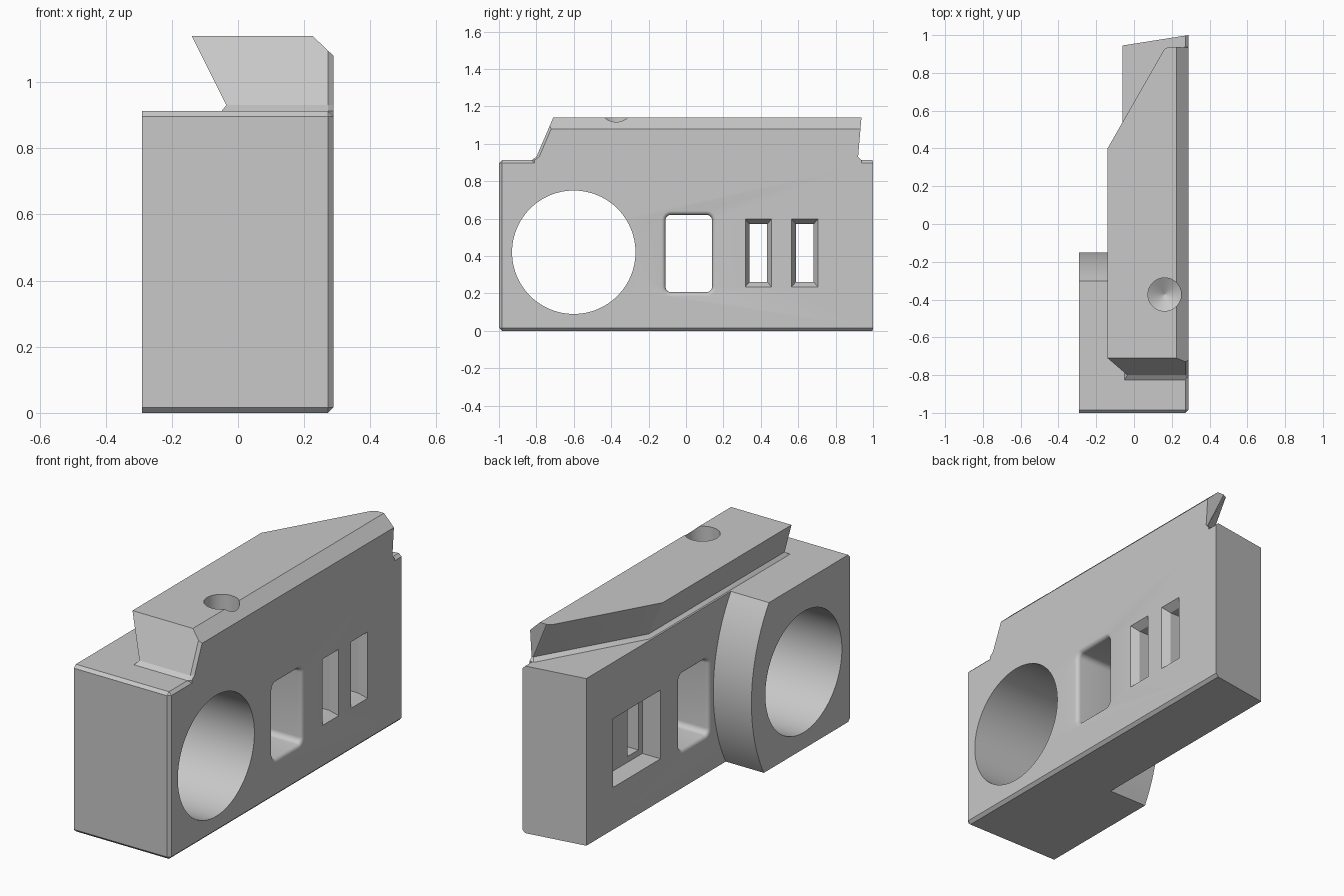
import bpy, bmesh
from math import sin, cos, pi, radians, sqrt
from mathutils import Vector

cube = bpy.data.objects.get("Cube")
if cube:
    bpy.data.objects.remove(cube, do_unlink=True)

grey = bpy.data.materials.new("plain grey")
grey.use_nodes = True
COLOR = (0.58, 0.58, 0.58, 1)
grey.diffuse_color = COLOR
for node in grey.node_tree.nodes:
    if node.type == 'BSDF_PRINCIPLED':
        node.inputs["Base Color"].default_value = COLOR

RIGHT, INNER, OUTER = 0.288, -0.06, -0.29   # side planes
TOP, CHAMFER = 0.912, 0.016


def loft(name, rings, edit=None):
    """Skin equal-length rings of points and cap both ends."""
    bm = bmesh.new()
    rows = [[bm.verts.new(p) for p in ring] for ring in rings]
    n = len(rows[0])
    for a, b in zip(rows, rows[1:]):
        for i in range(n):
            j = (i + 1) % n
            bm.faces.new((a[i], a[j], b[j], b[i]))
    bm.faces.new(rows[0])
    bm.faces.new(rows[-1])
    bmesh.ops.recalc_face_normals(bm, faces=bm.faces)
    if edit:
        edit(bm)
        bmesh.ops.recalc_face_normals(bm, faces=bm.faces)
    mesh = bpy.data.meshes.new(name)
    bm.to_mesh(mesh)
    bm.free()
    mesh.materials.append(grey)
    obj = bpy.data.objects.new(name, mesh)
    bpy.context.collection.objects.link(obj)
    return obj


def along_x(profile, x):
    return [(x, y, z) for y, z in profile]


def flat(outline, z):
    return [(x, y, z) for x, y in outline]


def combine(target, tool, operation):
    """Apply a boolean and discard the tool."""
    tool.hide_render = True
    mod = target.modifiers.new("join", 'BOOLEAN')
    mod.object, mod.operation, mod.solver = tool, operation, 'EXACT'
    bpy.context.view_layer.objects.active = target
    bpy.ops.object.modifier_apply(modifier=mod.name)
    bpy.data.objects.remove(tool, do_unlink=True)


def circle(cx, cy, r, count):
    return [(cx + r * cos(2 * pi * i / count), cy + r * sin(2 * pi * i / count))
            for i in range(count)]


def rectangle(y0, y1, z0, z1):
    return [(y0, z0), (y1, z0), (y1, z1), (y0, z1)]


def rounded(y0, y1, z0, z1, r, steps=6):
    pts = []
    centres = [(y1 - r, z1 - r), (y0 + r, z1 - r), (y0 + r, z0 + r), (y1 - r, z0 + r)]
    for k, (cy, cz) in enumerate(centres):
        for i in range(steps + 1):
            a = pi / 2 * (k + i / steps)
            pts.append((cy + r * cos(a), cz + r * sin(a)))
    return pts


# Main slab with a slanted back end and chamfered front and right edges
def chamfer_edges(bm):
    picked = []
    for e in bm.edges:
        a, b = (v.co for v in e.verts)
        front = a.y < -0.99 and b.y < -0.99
        right = a.x > 0.28 and b.x > 0.28
        if (front and (a.x > 0 or b.x > 0)) or (right and abs(a.y - b.y) > 1):
            picked.append(e)
    bmesh.ops.bevel(bm, geom=picked, offset=CHAMFER, segments=1, affect='EDGES')


plan = [(INNER, -1), (RIGHT, -1), (RIGHT, 1), (INNER, 0.945)]
body = loft("body", [flat(plan, 0), flat(plan, TOP)], chamfer_edges)

# Thick front boss with a shallow curved rear face
R, cy, cz = 0.875, -1.025, 0.42
arc = []
for i in range(25):
    z = TOP * i / 24
    arc.append((cy + sqrt(R * R - (z - cz) ** 2), z))
profile = [(-1, CHAMFER), (-1 + CHAMFER, 0)] + arc + [(-1 + CHAMFER, TOP), (-1, TOP - CHAMFER)]
boss = loft("boss", [along_x(profile, OUTER), along_x(profile, 0.0)])
combine(body, boss, 'UNION')


# Undercut ridge with a flared foot and a chamfered long edge
def cut_ridge_edge(bm):
    geom = bm.verts[:] + bm.edges[:] + bm.faces[:]
    res = bmesh.ops.bisect_plane(bm, geom=geom, plane_co=Vector((RIGHT, 0, 1.08)),
                                 plane_no=Vector((0.06, 0, 0.063)), clear_outer=True)
    edges = [g for g in res["geom_cut"] if isinstance(g, bmesh.types.BMEdge)]
    bmesh.ops.holes_fill(bm, edges=edges)


foot = [(-0.05, -0.825), (0.272, -0.825), (RIGHT, -0.81), (RIGHT, 0.937),
        (0.265, 0.937), (0.255, 0.927), (-0.05, 0.385)]
neck = [(-0.035, -0.8), (0.272, -0.8), (RIGHT, -0.785), (RIGHT, 0.92),
        (0.278, 0.92), (0.272, 0.91), (-0.035, 0.372)]
crown = [(-0.14, -0.71), (0.272, -0.71), (RIGHT, -0.695), (RIGHT, 0.938),
         (0.185, 0.938), (0.16, 0.925), (-0.14, 0.4)]
ridge = loft("ridge", [flat(foot, 0.885), flat(foot, TOP), flat(neck, 0.93),
                       flat(crown, 1.14)], cut_ridge_edge)
combine(body, ridge, 'UNION')

# Large round through hole
bore = circle(-0.6, 0.42, 0.33, 96)
combine(body, loft("bore", [along_x(bore, -0.4), along_x(bore, 0.4)]), 'DIFFERENCE')

# Window with rounded rims on both sides
rim = 0.022
levels = []
for i in range(6):
    a = pi / 2 * i / 5
    levels.append((rim * sin(a), rim * (1 - cos(a))))
levels.append((rim + 0.02, rim))
stations = [(INNER + rim - d, o) for d, o in reversed(levels)]
stations += [(RIGHT - rim + d, o) for d, o in levels]
window = loft("window", [along_x(rounded(-0.11 - o, 0.14 + o, 0.207 - o, 0.62 + o, 0.03 + o), x)
                         for x, o in stations])
combine(body, window, 'DIFFERENCE')

# Pocket on the inner side, opened by two slots with bevelled mouths
pocket = rectangle(0.305, 0.717, 0.23, 0.605)
combine(body, loft("pocket", [along_x(pocket, -0.2), along_x(pocket, 0.05)]), 'DIFFERENCE')
for y in (0.387, 0.635):
    inner = rectangle(y - 0.047, y + 0.047, 0.262, 0.57)
    mouth = rectangle(y - 0.07, y + 0.07, 0.235, 0.597)
    slot = loft("slot", [along_x(inner, 0.0), along_x(inner, RIGHT - 0.04),
                         along_x(mouth, RIGHT), along_x(mouth, 0.35)])
    combine(body, slot, 'DIFFERENCE')

# Drilled socket with a conical floor on the ridge
socket = loft("socket", [flat(circle(0.162, -0.373, r, 48), z)
                         for r, z in ((0.002, 0.95), (0.088, 1.0), (0.088, 1.2))])
combine(body, socket, 'DIFFERENCE')

# Smooth the curved walls and keep the edges crisp
bpy.ops.object.select_all(action='DESELECT')
body.select_set(True)
bpy.context.view_layer.objects.active = body
bpy.ops.object.shade_smooth_by_angle(angle=radians(25))
